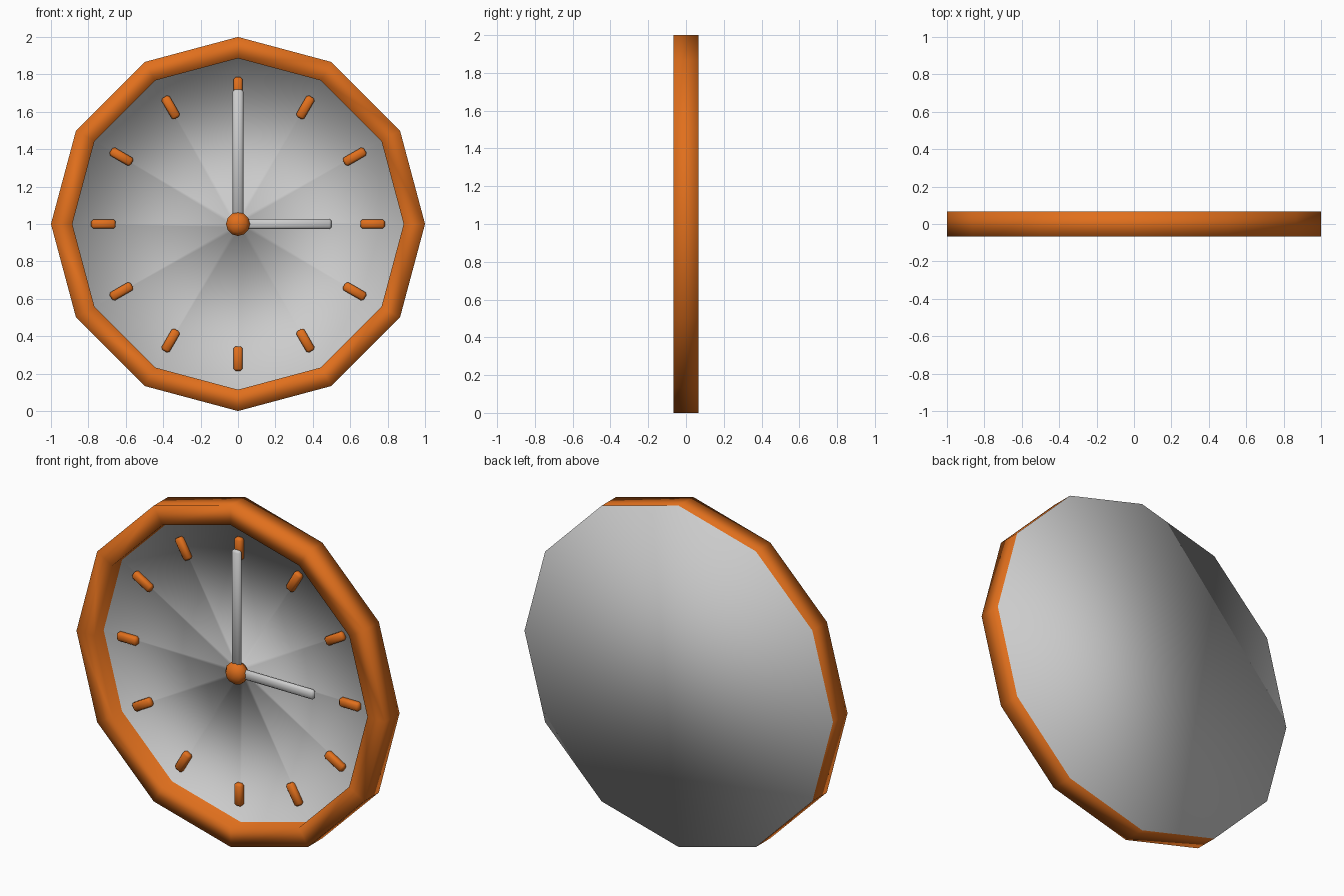
import bpy, bmesh, math
from mathutils import Matrix, Vector

if "Cube" in bpy.data.objects:
    bpy.data.objects.remove(bpy.data.objects["Cube"])

SIDES = 12
CENTRE = Vector((0, 0, 1))

orange = bpy.data.materials.new("orange")
orange.diffuse_color = (0.75, 0.16, 0.012, 1)
orange.use_nodes = True
orange.node_tree.nodes["Principled BSDF"].inputs["Base Color"].default_value = orange.diffuse_color
grey = bpy.data.materials.new("grey")
grey.diffuse_color = (0.8, 0.8, 0.8, 1)
grey.use_nodes = True
grey.node_tree.nodes["Principled BSDF"].inputs["Base Color"].default_value = grey.diffuse_color


def finish(bm, name, mats):
    bmesh.ops.recalc_face_normals(bm, faces=bm.faces)
    for f in bm.faces:
        f.smooth = True
    me = bpy.data.meshes.new(name)
    bm.to_mesh(me)
    bm.free()
    for m in mats:
        me.materials.append(m)
    ob = bpy.data.objects.new(name, me)
    bpy.context.collection.objects.link(ob)
    return ob


def lathe(name, profile, mats, band_mats):
    """Spin (radius, y) points about the y axis, capping both ends."""
    bm = bmesh.new()
    rings = []
    for r, y in profile:
        rings.append([bm.verts.new(CENTRE + Vector((
            r * math.cos(math.tau * k / SIDES), y,
            r * math.sin(math.tau * k / SIDES)))) for k in range(SIDES)])
    bm.faces.new(rings[0])
    for a, b, m in zip(rings, rings[1:], band_mats):
        for k in range(SIDES):
            n = (k + 1) % SIDES
            bm.faces.new((a[k], a[n], b[n], b[k])).material_index = m
    bm.faces.new(rings[-1])
    return finish(bm, name, mats)


def bar(name, r0, r1, width, y0, y1, angle, bevel, mats):
    """Chamfered bar pointing outwards; angle is clockwise from the top."""
    bm = bmesh.new()
    bmesh.ops.create_cube(bm, size=1)
    bmesh.ops.scale(bm, vec=(width, y1 - y0, r1 - r0), verts=bm.verts)
    bmesh.ops.bevel(bm, geom=bm.edges[:], offset=bevel, segments=1,
                    affect='EDGES')
    bmesh.ops.translate(bm, vec=(0, (y0 + y1) / 2, (r0 + r1) / 2),
                        verts=bm.verts)
    bm.transform(Matrix.Translation(CENTRE) @ Matrix.Rotation(angle, 4, 'Y'))
    return finish(bm, name, mats)


# Case: grey back, orange rim, recessed grey dial with a small centre stem
lathe("clock_case",
      [(1, 0.067), (1, -0.067), (0.886, -0.067), (0.886, 0.022),
       (0.035, 0.022), (0.035, -0.01)],
      [grey, orange], [1, 1, 1, 0, 0])

# Hour markers
for h in range(12):
    bar(f"hour_marker_{h}", 0.655, 0.785, 0.05, -0.01, 0.03,
        math.tau * h / 12, 0.011, [orange])

# Hands
bar("minute_hand", 0.03, 0.72, 0.058, -0.028, 0.004, 0, 0.012, [])
bar("hour_hand", 0.03, 0.5, 0.056, -0.02, 0.012, math.pi / 2, 0.012, [])

# Rounded centre hub
lathe("centre_hub",
      [(0.05, 0.022), (0.064, 0.0), (0.064, -0.025), (0.045, -0.05),
       (0.015, -0.06)],
      [orange], [0] * 4)
